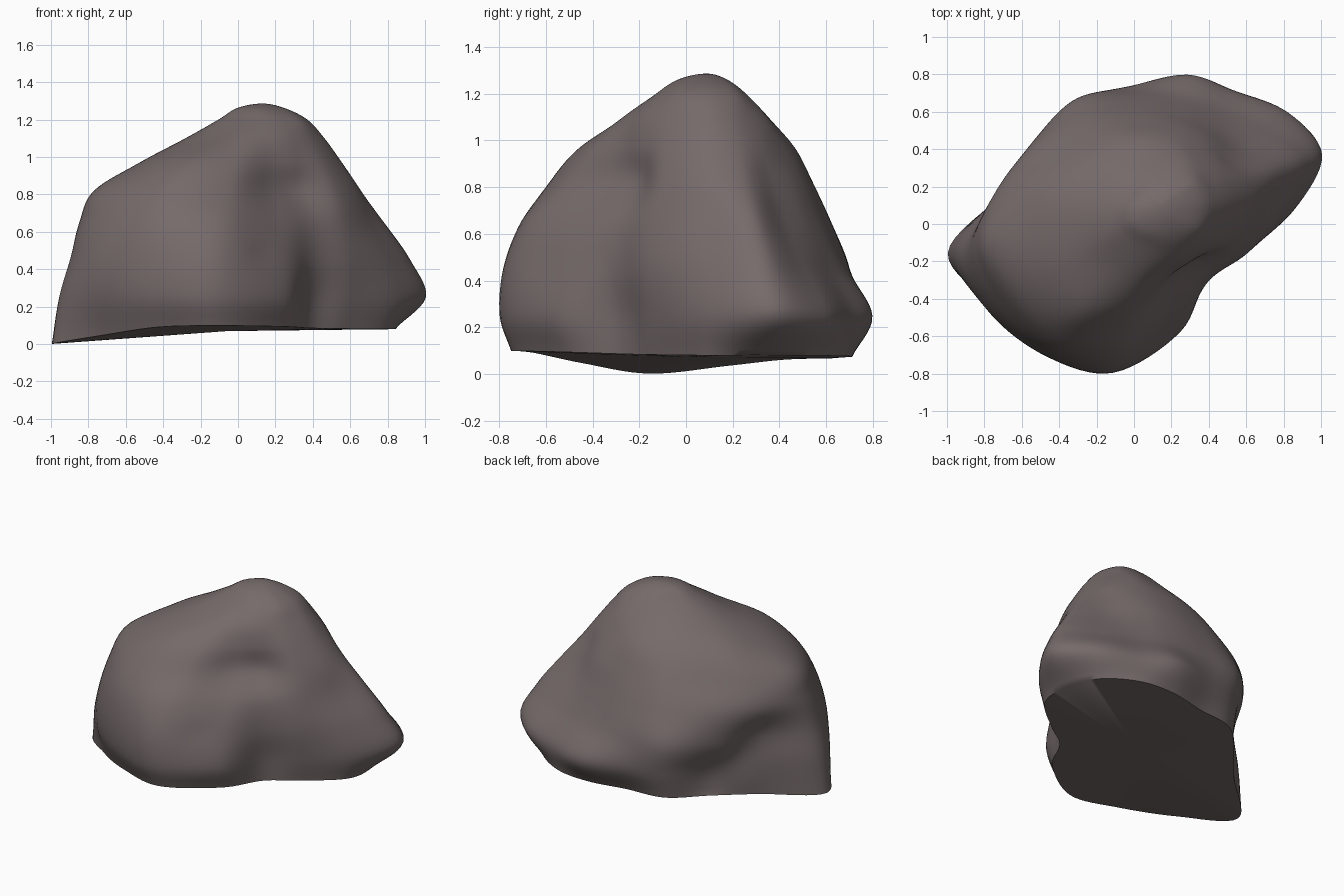
import bpy, bmesh, math
from mathutils import Vector

if "Cube" in bpy.data.objects:
    bpy.data.objects.remove(bpy.data.objects["Cube"])

# Boulder: horizontal slices given as radii around the peak axis, splined smooth
CX, CY = 0.11, 0.08
ANGLES = [0, 18, 36, 56, 76, 100, 125, 150, 173, 192, 212, 234, 256, 282, 308, 335]
HEIGHTS = [0.08, 0.25, 0.45, 0.65, 0.82, 0.97, 1.10, 1.20]
RADII = [
    [.70, .76, .78, .73, .65, .59, .66, .68, .80, 1.13, .99, .91, .85, .62, .45, .51],
    [.75, .94, .88, .76, .74, .67, .70, .69, .81, 1.09, 1.04, .97, .90, .67, .46, .54],
    [.70, .85, .73, .64, .62, .63, .72, .74, .80, 1.03, 1.03, .97, .88, .62, .48, .55],
    [.60, .70, .58, .54, .53, .55, .63, .72, .85, .98, .97, .92, .79, .53, .45, .51],
    [.53, .56, .49, .47, .46, .47, .53, .61, .76, .90, .87, .81, .63, .39, .35, .45],
    [.44, .45, .42, .39, .38, .39, .42, .49, .60, .65, .67, .65, .51, .36, .34, .39],
    [.35, .35, .33, .31, .28, .27, .28, .32, .37, .40, .41, .39, .36, .31, .30, .32],
    [.26, .26, .25, .21, .18, .17, .16, .17, .20, .22, .23, .22, .21, .21, .22, .25],
]
SUB_U, SUB_V = 8, 7


def spline(p0, p1, p2, p3, t):
    return 0.5 * (2 * p1 + (p2 - p0) * t + (2 * p0 - 5 * p1 + 4 * p2 - p3) * t * t
                  + (3 * p1 - p0 - 3 * p2 + p3) * t ** 3)


def slice_points(radii, z):
    return [Vector((CX + r * math.cos(math.radians(a)), CY + r * math.sin(math.radians(a)), z))
            for a, r in zip(ANGLES, radii)]


rows = [slice_points(r, z) for r, z in zip(RADII, HEIGHTS)]
rows.append(slice_points([r * 0.53 for r in RADII[-1]], 1.262))

# Foot of the boulder dips to the ground at the left tip
for p in rows[0]:
    dip = min(1, max(0, (-p.x - 0.45) / 0.54))
    p.z = 0.07 + 0.012 * p.x + 0.04 * max(0, -p.y) - 0.063 * dip

# Refine each slice around, then refine between slices
n = len(ANGLES)
fine = [[spline(row[i - 1], row[i], row[(i + 1) % n], row[(i + 2) % n], k / SUB_U)
         for i in range(n) for k in range(SUB_U)] for row in rows]
m = n * SUB_U
apex = Vector((CX + 0.02, CY + 0.01, 1.286))
ext = [[2 * a - b for a, b in zip(fine[0], fine[1])]] + fine + [[apex] * m]
ext.append([2 * apex - p for p in fine[-1]])
for p in ext[-1]:
    p.z = fine[-1][0].z
grid = []
for j in range(1, len(ext) - 2):
    for k in range(SUB_V):
        grid.append([spline(ext[j - 1][i], ext[j][i], ext[j + 1][i], ext[j + 2][i], k / SUB_V)
                     for i in range(m)])

# Local hollows: front groove and rear-left undercut (x, y, z, radius, depth)
DENTS = [(0.07, -0.55, 0.46, 0.07, 0.05), (0.02, -0.53, 0.60, 0.06, 0.03),
         (-0.10, -0.50, 0.74, 0.06, 0.02), (-0.50, 0.42, 0.18, 0.12, 0.015),
         (-0.64, 0.26, 0.30, 0.12, 0.02)]
for row in grid[1:]:
    for p in row:
        for x, y, z, rad, depth in DENTS:
            w = depth * math.exp(-((p - Vector((x, y, z))).length / rad) ** 2)
            p += Vector((CX - p.x, CY - p.y, 0)).normalized() * w

bm = bmesh.new()
verts = [[bm.verts.new(p) for p in row] for row in grid]
for a, b in zip(verts, verts[1:]):
    for i in range(m):
        k = (i + 1) % m
        bm.faces.new((a[i], a[k], b[k], b[i]))
top = bm.verts.new(apex)
base = bm.verts.new((-0.05, 0, 0.07))
for i in range(m):
    k = (i + 1) % m
    bm.faces.new((verts[-1][i], verts[-1][k], top))
    bm.faces.new((verts[0][k], verts[0][i], base))
bmesh.ops.recalc_face_normals(bm, faces=bm.faces)

mesh = bpy.data.meshes.new("boulder")
bm.to_mesh(mesh)
bm.free()
boulder = bpy.data.objects.new("boulder", mesh)
bpy.context.collection.objects.link(boulder)

stone = bpy.data.materials.new("grey brown stone")
stone.diffuse_color = (0.18, 0.145, 0.145, 1)
stone.use_nodes = True
stone.node_tree.nodes["Principled BSDF"].inputs["Base Color"].default_value = stone.diffuse_color
mesh.materials.append(stone)

bpy.context.view_layer.objects.active = boulder
boulder.select_set(True)
bpy.ops.object.shade_smooth_by_angle(angle=math.radians(50))
